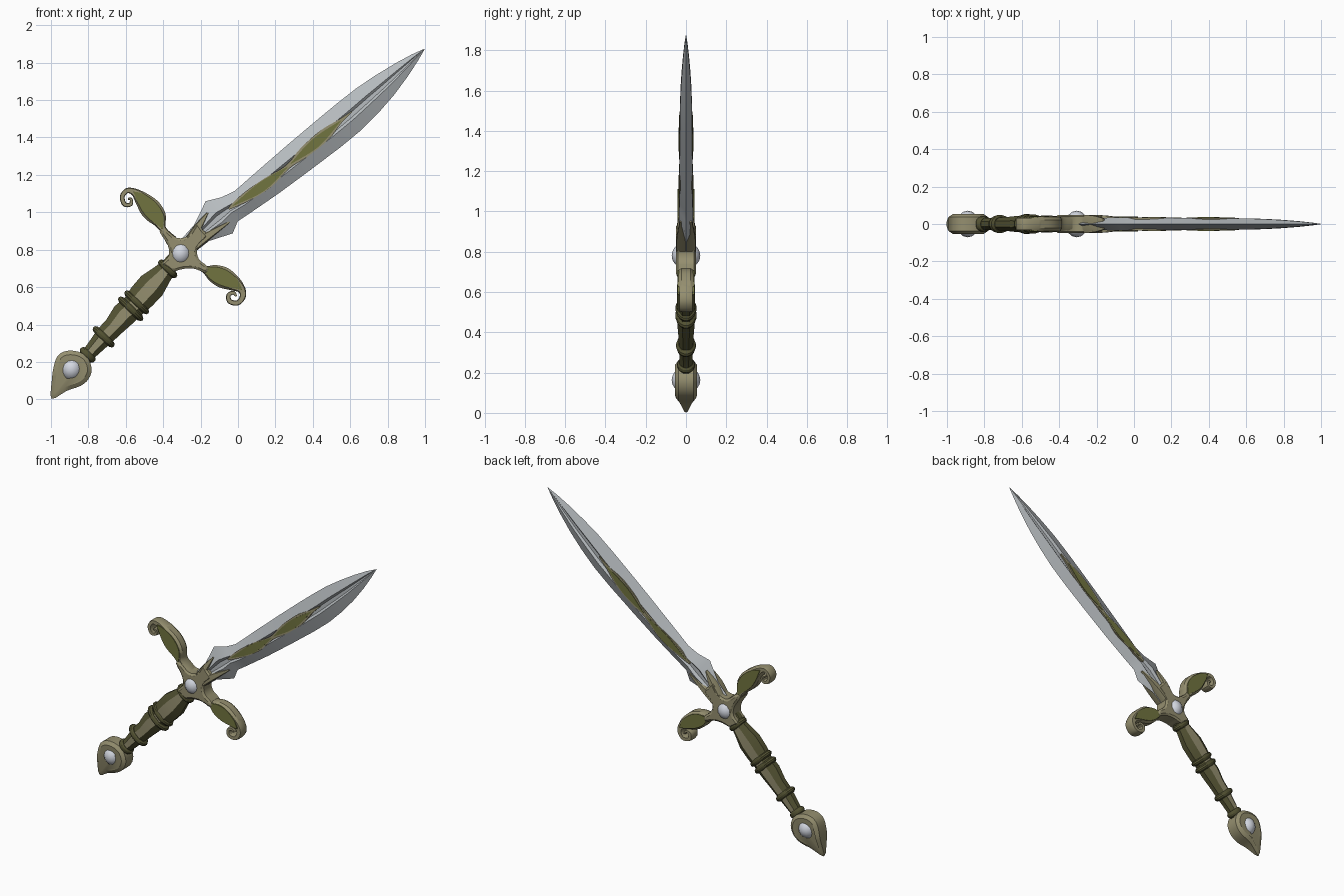
import bpy, bmesh, math
from mathutils import Vector

if "Cube" in bpy.data.objects:
    bpy.data.objects.remove(bpy.data.objects["Cube"])

K = 187.0  # drawing units per metre


def P(px, py):
    return Vector(((px - 238.3) / K, 0, (399.5 - py) / K))


def mat(name, r, g, b):
    m = bpy.data.materials.new(name)
    m.diffuse_color = (r, g, b, 1)
    m.use_nodes = True
    m.node_tree.nodes["Principled BSDF"].inputs["Base Color"].default_value = m.diffuse_color
    return m


KHAKI = mat("khaki bronze", .30, .275, .16)
LEAF = mat("olive leaf", .165, .175, .05)
DARK = mat("dark olive", .085, .083, .032)
STEEL = mat("steel", .47, .50, .52)
GEM = mat("pale gem", .66, .69, .76)


def finish(bm, name, mats, rule=None):
    bmesh.ops.recalc_face_normals(bm, faces=bm.faces)
    bm.normal_update()
    if rule:
        for f in bm.faces:
            f.material_index = rule(f)
    me = bpy.data.meshes.new(name)
    bm.to_mesh(me)
    bm.free()
    for m in mats:
        me.materials.append(m)
    ob = bpy.data.objects.new(name, me)
    bpy.context.collection.objects.link(ob)
    return ob


def smooth(pts, sub, closed=False):
    """Catmull-Rom through tuples of any length"""
    n, out = len(pts), []
    get = (lambda i: pts[i % n]) if closed else (lambda i: pts[max(0, min(n - 1, i))])
    for i in range(n if closed else n - 1):
        q = [get(i + j) for j in (-1, 0, 1, 2)]
        for s in range(sub):
            t = s / sub
            out.append(tuple(.5 * (2 * b + (c - a) * t + (2 * a - 5 * b + 4 * c - d) * t * t
                                   + (3 * b - a - 3 * c + d) * t ** 3) for a, b, c, d in zip(*q)))
    if not closed:
        out.append(pts[-1])
    return out


def sweep(name, path, section, mats, sub=1, rule=None):
    """Path rows are (px, py, half width in px, half depth); section is in unit width/depth"""
    path = smooth(path, sub)
    pos = [P(p[0], p[1]) for p in path]
    bm, rings = bmesh.new(), []
    for i, (p, row) in enumerate(zip(pos, path)):
        t = (pos[min(i + 1, len(pos) - 1)] - pos[max(i - 1, 0)]).normalized()
        nrm = Vector((-t.z, 0, t.x))
        hw = max(row[2], .15) / K
        rings.append([bm.verts.new(p + nrm * a * hw + Vector((0, b * row[3], 0))) for a, b in section])
    n = len(section)
    for A, B in zip(rings, rings[1:]):
        for j in range(n):
            bm.faces.new((A[j], A[(j + 1) % n], B[(j + 1) % n], B[j]))
    bm.faces.new(rings[0])
    bm.faces.new(rings[-1][::-1])
    return finish(bm, name, mats, rule)


def slab(name, outline, hd, bevel, mats, sub=3, tip=None):
    """Extruded outline with raised, chamfered faces on both sides"""
    pts = [P(*p) for p in smooth(outline, sub, True)]
    bm = bmesh.new()
    f = [bm.verts.new(p + Vector((0, -hd, 0))) for p in pts]
    b = [bm.verts.new(p + Vector((0, hd, 0))) for p in pts]
    caps = [bm.faces.new(f), bm.faces.new(b[::-1])]
    for i in range(len(pts)):
        j = (i + 1) % len(pts)
        bm.faces.new((f[i], b[i], b[j], f[j]))
    bmesh.ops.recalc_face_normals(bm, faces=bm.faces)
    bmesh.ops.inset_individual(bm, faces=caps, thickness=bevel, depth=bevel * .7)
    if tip:
        for v in bm.verts:
            d = (Vector((v.co.x, 0, v.co.z)) - tip).length
            v.co.y *= min(1, .08 + d / .14)
    return finish(bm, name, mats)


def ngon(n):
    return [(math.cos((i + .5) * math.tau / n), math.sin((i + .5) * math.tau / n)) for i in range(n)]


# cross-sections: grooved diamond, soft box, flat plate, octagon
GROOVE = [(1, 0), (.27, 1), (.12, .6), (-.12, .6), (-.27, 1),
          (-1, 0), (-.27, -1), (-.12, -.6), (.12, -.6), (.27, -1)]
BOX = [(1, .6), (.75, 1), (-.75, 1), (-1, .6), (-1, -.6), (-.75, -1), (.75, -1), (1, -.6)]
PLATE = [(1, 1), (-1, 1), (-1, -1), (1, -1)]
OCT = ngon(8)

# blade
sweep("blade", [(186, 248, 9, .03), (202, 233, 11, .032), (219.5, 217.5, 21, .034),
                (230, 209.5, 14.5, .034), (243, 202, 13.5, .033), (270, 181, 15.5, .032),
                (300, 157, 17, .031), (330, 133, 18, .031), (350, 116.5, 18, .03),
                (368, 100.5, 16.5, .027), (385, 85.5, 13.5, .022), (402, 70, 9, .015),
                (415, 58, 4.5, .008), (425, 49, .2, .001)], GROOVE, [STEEL])

# blade ornament: bronze border with olive leaves standing slightly proud
sweep("blade_ornament", [(229, 209, 1, .034), (245, 198, 4.5, .034), (268, 183, 5.5, .034),
                         (288, 167, 2.2, .033), (305, 152, 5.5, .033), (325, 135, 6, .032),
                         (341, 121, 2, .031), (352, 112, .6, .028)], PLATE, [KHAKI], 4)
for i, row in enumerate(([(233, 206), (262, 187), (288, 167)], [(291, 164), (316, 143), (341, 121)])):
    sweep("blade_leaf_%d" % (i + 1), [(*row[0], .3, .035), (*row[1], 4.8, .0365), (*row[2], .3, .033)],
          PLATE, [LEAF], 5)

# prongs that clasp the blade root
for name, path in (("upper_prong", [(188, 244, 5, .046), (198, 228, 4, .046), (208, 213, .8, .03)]),
                   ("lower_prong", [(192, 248, 5, .046), (208, 236, 4, .046), (230, 222, .8, .03)])):
    sweep(name, path, BOX, [KHAKI], 4)

# guard hub
slab("guard_hub", [(197, 224), (188, 236), (177, 238), (165, 229), (160, 232), (168, 245),
                   (169, 256), (163, 264), (173, 271), (184, 269), (195, 269), (206, 273), (208, 267),
                   (199, 259), (198, 248), (208, 237), (203, 230)], .04, .012, [KHAKI])

# guard arms: leaf stem ending in a curl, with an olive panel on each side
ARMS = {
    "upper": [(172, 241, 6), (163, 229, 3.5), (158, 218, 9), (150, 208, 10.5), (141, 198, 7),
              (134, 192, 3.6), (127, 191, 2.6), (122.5, 197, 2.4), (125, 204.5, 2.3),
              (131, 204.5, 2), (131.5, 199.5, 1.5), (128.5, 199, 1)],
    "lower": [(193, 262, 6), (204, 269, 3.5), (213, 273, 8.5), (224, 278, 10.5), (235, 284, 7.5),
              (242, 290, 4), (243, 297, 3), (238, 303, 2.6), (230, 301.5, 2.5),
              (229, 295, 2.2), (234, 293, 1.8), (236.5, 296.5, 1)],
}
for side, arm in ARMS.items():
    sweep(side + "_guard_arm", [(x, y, w, .037 if i < 5 else .033) for i, (x, y, w) in enumerate(arm)],
          BOX, [KHAKI], 4)
    sweep(side + "_guard_leaf", [(x, y, w, .041) for (x, y, _), w in
                                 zip(arm[1:6], (.3, 6.5, 8, 5, .3))], PLATE, [LEAF], 4)

# grip: faceted, bronze on the broad faces and dark at the sides
sweep("grip", [(82, 362, 8, .035), (90, 353, 7.5, .034), (98, 344, 9, .036), (105, 336, 10.5, .038),
               (114, 327, 11, .04), (124, 315, 13.5, .046), (134, 306, 13, .043), (142, 297, 15, .047),
               (152, 286, 15.5, .048), (162, 275, 11.5, .042), (170, 266, 9, .038), (178, 257, 9, .036)],
      OCT, [KHAKI, DARK], 1, lambda f: 0 if abs(f.normal.y) > .93 else 1)

# wrapped rings round the grip
for i, (x, y, w, d, tilt) in enumerate(((88, 355, 9.5, .043, 0), (104, 337, 14, .048, 0),
                                        (131, 309, 16.5, .052, 0), (137, 302.5, 16, .051, 0),
                                        (168, 269, 12, .048, 0))):
    ux, uy = .69, -.72
    rows = [(x + ux * s, y + uy * s, w * k, d * k) for s, k in
            ((-3.4, .8), (-2, .97), (0, 1.03), (2, .97), (3.4, .8))]
    sweep("grip_ring_%d" % (i + 1), rows, ngon(16), [DARK])

# pommel: teardrop that thins to a point
slab("pommel", [(52, 399), (52, 382), (54, 367), (58, 356), (67, 351), (79, 352), (88, 358), (92, 369),
                (89, 379), (81, 386), (67, 391)], .038, .022, [KHAKI], 3, P(52, 399))

# gems, showing on both sides
for name, x, y in (("pommel_gem", 72, 369), ("guard_gem", 181, 253.5)):
    bm = bmesh.new()
    bmesh.ops.create_uvsphere(bm, u_segments=16, v_segments=10, radius=1)
    for v in bm.verts:
        v.co = P(x, y) + Vector((v.co.x * .06, v.co.y * .071, v.co.z * .066))
    finish(bm, name, [GEM])

# smooth shading with crisp edges
bpy.ops.object.select_all(action='SELECT')
bpy.context.view_layer.objects.active = bpy.data.objects["blade"]
bpy.ops.object.shade_smooth_by_angle(angle=math.radians(28))
